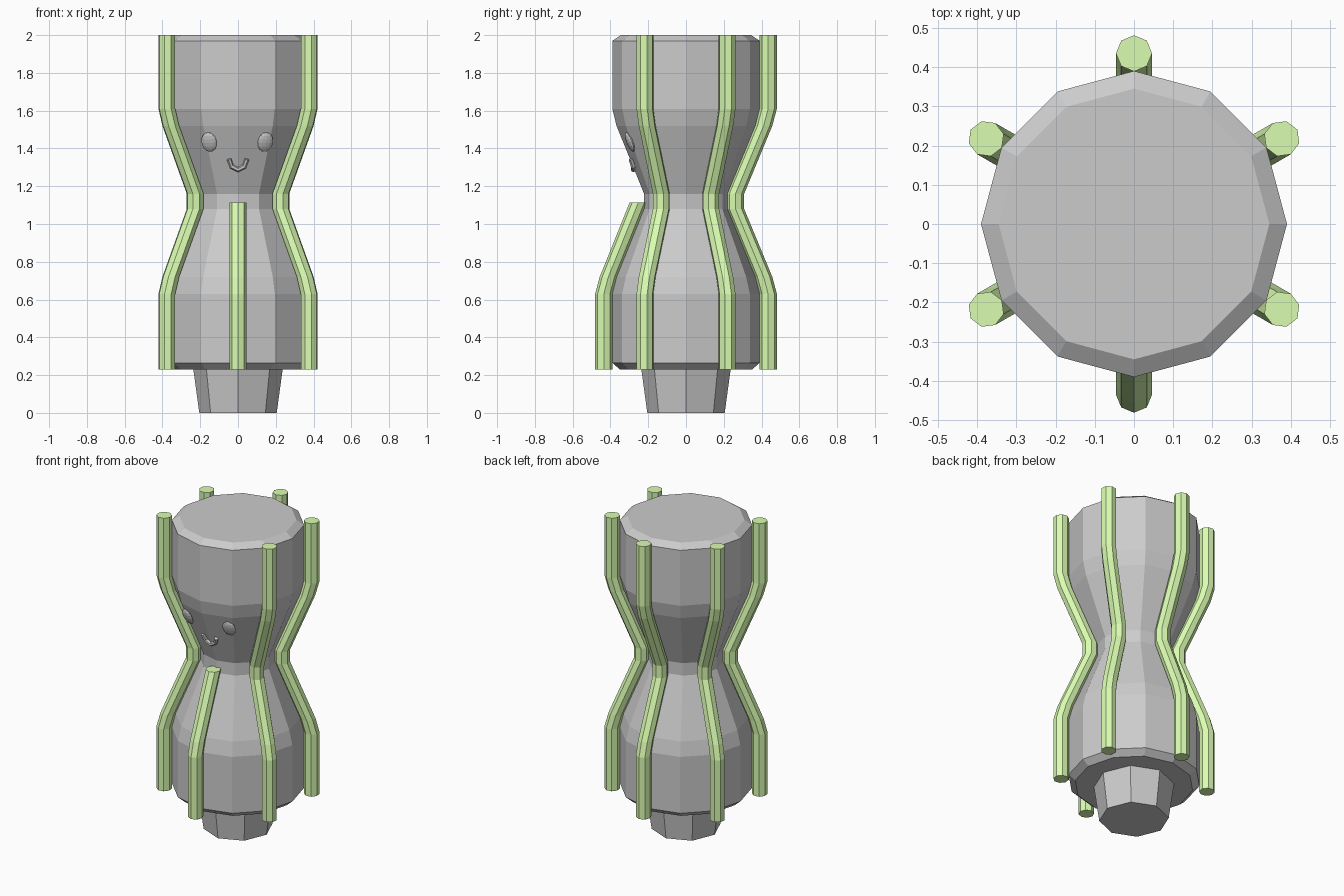
import bpy, bmesh
from math import sin, cos, pi, radians, atan
from mathutils import Matrix, Vector

if "Cube" in bpy.data.objects:
    bpy.data.objects.remove(bpy.data.objects["Cube"])


def loft(name, rings, sides, mat=None):
    """Stack horizontal polygons (centre x, radius, z) into a capped solid."""
    bm = bmesh.new()
    loops = [[bm.verts.new((cx + r * cos(2 * pi * i / sides), r * sin(2 * pi * i / sides), z))
              for i in range(sides)] for cx, r, z in rings]
    for a, b in zip(loops, loops[1:]):
        for i in range(sides):
            j = (i + 1) % sides
            bm.faces.new((a[i], a[j], b[j], b[i]))
    bm.faces.new(loops[0][::-1])
    bm.faces.new(loops[-1])
    me = bpy.data.meshes.new(name)
    bm.to_mesh(me)
    bm.free()
    ob = bpy.data.objects.new(name, me)
    bpy.context.collection.objects.link(ob)
    if mat:
        me.materials.append(mat)
    return ob


green = bpy.data.materials.new("green")
green.diffuse_color = (0.70, 0.98, 0.44, 1)
green.use_nodes = True
green.node_tree.nodes["Principled BSDF"].inputs["Base Color"].default_value = green.diffuse_color

# Hourglass body
profile = [(0.35, 0.23), (0.39, 0.265), (0.39, 0.63), (0.368, 0.72), (0.222, 1.08),
           (0.222, 1.16), (0.368, 1.52), (0.39, 1.61), (0.39, 1.97), (0.345, 2.0)]
loft("body", [(0, r, z) for r, z in profile], 12)

# Tapered base plug
loft("base_plug", [(0, 0.205, 0), (0, 0.237, 0.235)], 8)

# Tubes following the body: five full length, one short in front
path = [(0.435, 0.23), (0.435, 0.63), (0.411, 0.72), (0.262, 1.08),
        (0.262, 1.16), (0.411, 1.52), (0.435, 1.61), (0.435, 2.0)]
short = path[:3] + [(0.252, 1.115)]
for k in range(6):
    angle = -90 + 60 * k
    pts = short if k == 0 else path
    tube = loft("front_tube" if k == 0 else f"tube_{k}",
                [(d, 0.046, z) for d, z in pts], 8, green)
    tube.rotation_euler.z = radians(angle)


def face_radius(z):
    return 0.222 + (z - 1.16) * 0.146 / 0.36


# Flattened oval eyes lying on the sloping facets
tilt = atan(0.146 / 0.36)
for side, x in (("left", -0.153), ("right", 0.145)):
    s = 1 if x > 0 else -1
    bm = bmesh.new()
    bmesh.ops.create_uvsphere(bm, u_segments=12, v_segments=8, radius=1)
    me = bpy.data.meshes.new(side + "_eye")
    bm.to_mesh(me)
    bm.free()
    eye = bpy.data.objects.new(side + "_eye", me)
    bpy.context.collection.objects.link(eye)
    eye.matrix_world = (Matrix.Translation((x, -0.297, 1.434))
                        @ Matrix.Rotation(s * radians(15), 4, 'Z')
                        @ Matrix.Rotation(tilt, 4, 'X')
                        @ Matrix.Diagonal(Vector((0.042, 0.016, 0.055, 1))))

# Smile
cu = bpy.data.curves.new("smile", 'CURVE')
cu.dimensions = '3D'
cu.bevel_depth = 0.013
cu.bevel_resolution = 1
cu.use_fill_caps = True
pts = [(-0.048, 1.343), (-0.034, 1.305), (0, 1.287), (0.034, 1.305), (0.048, 1.343)]
sp = cu.splines.new('POLY')
sp.use_smooth = False
sp.points.add(len(pts) - 1)
for p, (x, z) in zip(sp.points, pts):
    p.co = (x, -face_radius(z) + 0.2 * abs(x) - 0.005, z, 1)
bpy.context.collection.objects.link(bpy.data.objects.new("smile", cu))
